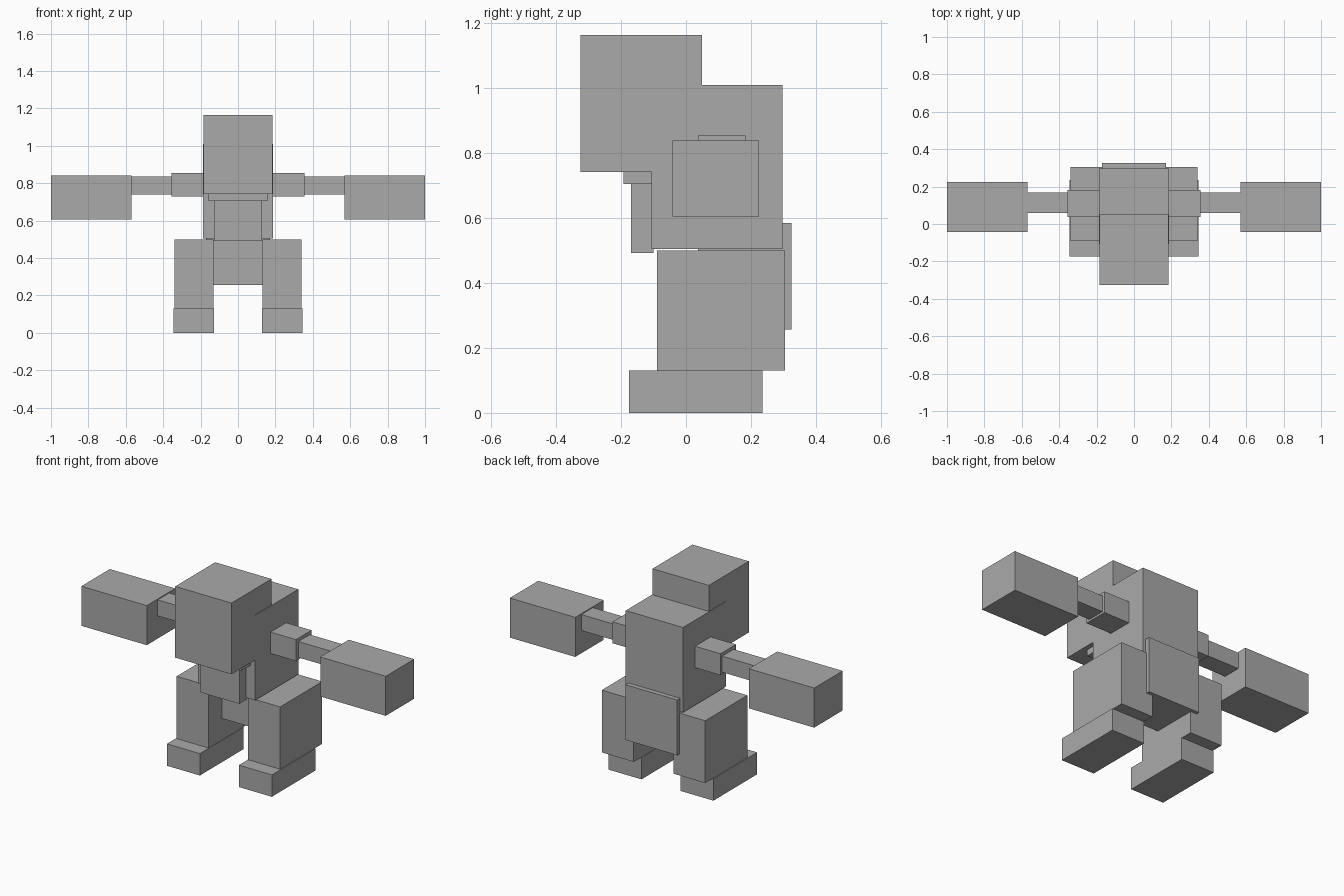
import bpy
import bmesh
from mathutils import Matrix, Vector

# Remove the default cube only
default = bpy.data.objects.get("Cube")
if default:
    bpy.data.objects.remove(default, do_unlink=True)

# Single flat stone colour
GREY = (0.4, 0.4, 0.4, 1.0)
stone = bpy.data.materials.new("stone_grey")
stone.use_nodes = True
stone.diffuse_color = GREY
bsdf = stone.node_tree.nodes["Principled BSDF"]
bsdf.inputs["Base Color"].default_value = GREY
bsdf.inputs["Roughness"].default_value = 0.9


def box(name, x, y, z):
    """Flat-faced box spanning the given (low, high) range on each axis."""
    low, high = (Vector(corner) for corner in zip(x, y, z))
    size = high - low
    bm = bmesh.new()
    bmesh.ops.create_cube(bm, size=1, matrix=Matrix.Diagonal((*size, 1)))
    mesh = bpy.data.meshes.new(name)
    bm.to_mesh(mesh)
    bm.free()
    mesh.materials.append(stone)
    obj = bpy.data.objects.new(name, mesh)
    obj.location = (low + high) / 2
    bpy.context.collection.objects.link(obj)
    return obj


def centred(name, half_width, y, z):
    return box(name, (-half_width, half_width), y, z)


def pair(name, x, y, z):
    box("left_" + name, x, y, z)
    box("right_" + name, (-x[1], -x[0]), y, z)


# Body, head hanging forward, jaw and chin, hips set to the back
centred("torso", 0.188, (-0.107, 0.297), (0.505, 1.01))
centred("head", 0.185, (-0.325, 0.05), (0.742, 1.165))
centred("jaw", 0.158, (-0.193, -0.09), (0.705, 0.76))
centred("chin", 0.128, (-0.17, -0.1), (0.492, 0.75))
centred("hips", 0.17, (0.037, 0.325), (0.257, 0.585))

# Legs and feet
pair("leg", (0.13, 0.34), (-0.09, 0.305), (0.13, 0.5))
pair("foot", (0.128, 0.345), (-0.175, 0.235), (0, 0.13))

# Arms stretched sideways, ending in heavy fists
pair("shoulder", (0.17, 0.355), (0.037, 0.183), (0.728, 0.855))
pair("forearm", (0.34, 0.58), (0.06, 0.168), (0.74, 0.835))
pair("fist", (0.57, 1), (-0.042, 0.225), (0.605, 0.84))
